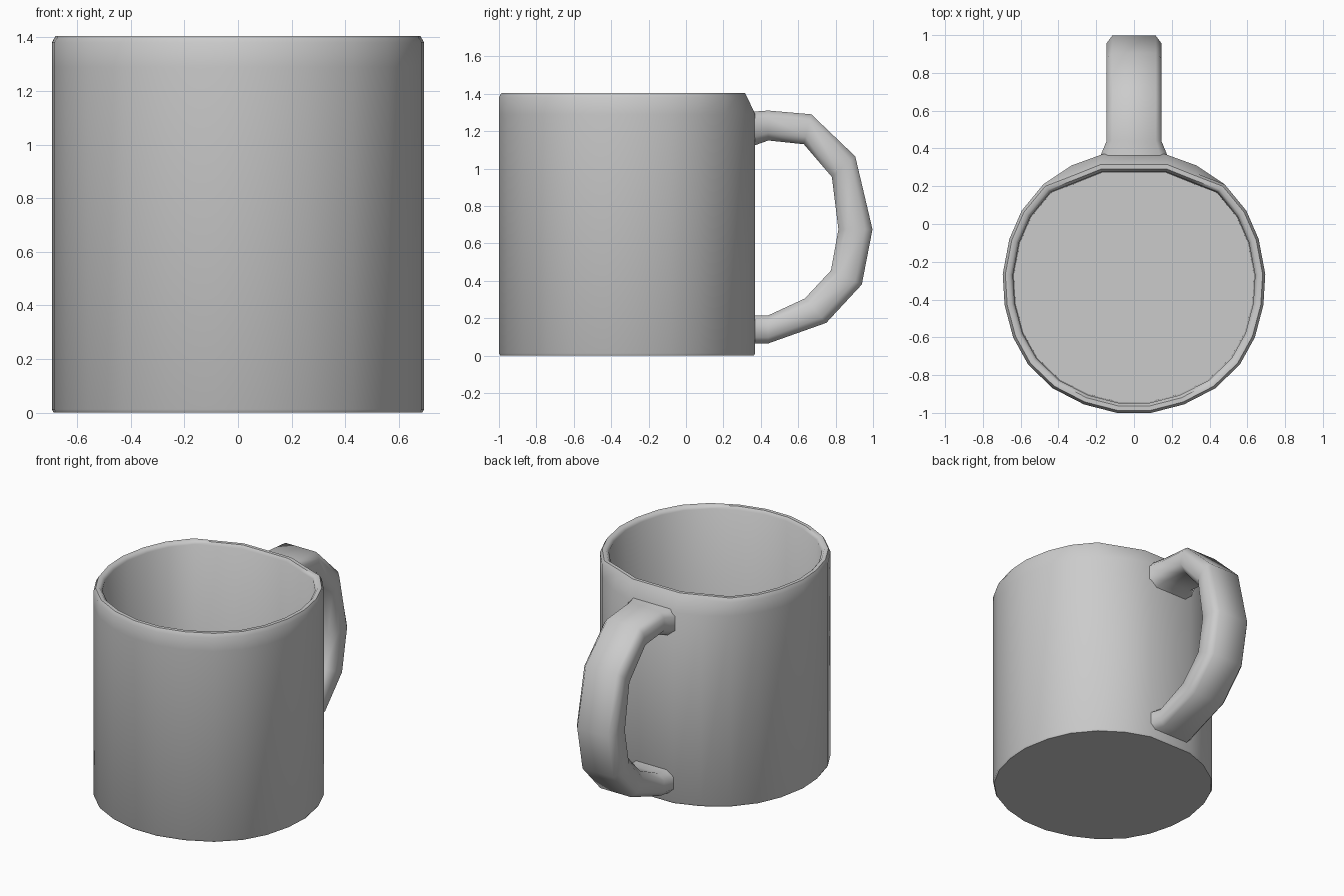
import bpy, bmesh

if "Cube" in bpy.data.objects:
    bpy.data.objects.remove(bpy.data.objects["Cube"])

def loft(name, rings, angle):
    """Skin a list of equally sized closed rings and cap both ends."""
    bm = bmesh.new()
    loops = [[bm.verts.new(p) for p in ring] for ring in rings]
    n = len(loops[0])
    for a, b in zip(loops, loops[1:]):
        for i in range(n):
            j = (i + 1) % n
            bm.faces.new((a[i], a[j], b[j], b[i]))
    bm.faces.new(loops[0][::-1])
    bm.faces.new(loops[-1])
    bmesh.ops.recalc_face_normals(bm, faces=bm.faces)
    mesh = bpy.data.meshes.new(name)
    bm.to_mesh(mesh)
    bm.free()
    obj = bpy.data.objects.new(name, mesh)
    bpy.context.collection.objects.link(obj)
    bpy.ops.object.select_all(action='DESELECT')
    obj.select_set(True)
    bpy.context.view_layer.objects.active = obj
    bpy.ops.object.shade_smooth_by_angle(angle=angle)
    return obj

# Cup outline: right half from front to back, mirrored in x
front = [(.09, -1), (.265, -.955), (.43, -.87), (.56, -.745), (.64, -.6),
         (.685, -.43), (.695, -.265), (.66, -.08), (.595, .07), (.48, .21)]
wall = front + [(.33, .31), (.165, .37)]      # bulges towards the handle
rim = front + [(.33, .268), (.18, .328)]      # flattened behind the lip

def ring(half, scale, z):
    full = half + [(-x, y) for x, y in reversed(half)]
    cy = -.32
    return [(x * scale, cy + (y - cy) * scale, z) for x, y in full]

# Cup: base, outer wall, rounded lip, inner wall, floor
loft("cup_body", [
    ring(wall, .99, 0), ring(wall, 1, .012), ring(wall, 1, 1.29),
    ring(rim, 1, 1.38), ring(rim, .98, 1.405), ring(rim, .945, 1.405),
    ring(rim, .922, 1.385), ring(rim, .915, .07)], 0.9)

# Handle: outer and inner side contours (y, z), with width factor at each station
outer = [(.32, 1.305), (.37, 1.305), (.44, 1.31), (.67, 1.29), (.905, 1.065),
         (.997, .675), (.94, .38), (.75, .175), (.44, .065), (.32, .065)]
inner = [(.32, 1.11), (.37, 1.125), (.44, 1.15), (.63, 1.13), (.78, .955),
         (.815, .675), (.775, .455), (.635, .305), (.44, .215), (.32, .215)]
width = [1.3, 1.2, 1, 1, 1, 1, 1, 1, 1, 1.25]
section = [(.115, 0), (.145, .22), (.145, .75), (.1, 1)]
section += [(-x, t) for x, t in reversed(section)]
loft("handle", [
    [(x * w, o[0] + (i[0] - o[0]) * t, o[1] + (i[1] - o[1]) * t) for x, t in section]
    for o, i, w in zip(outer, inner, width)], 1.05)
